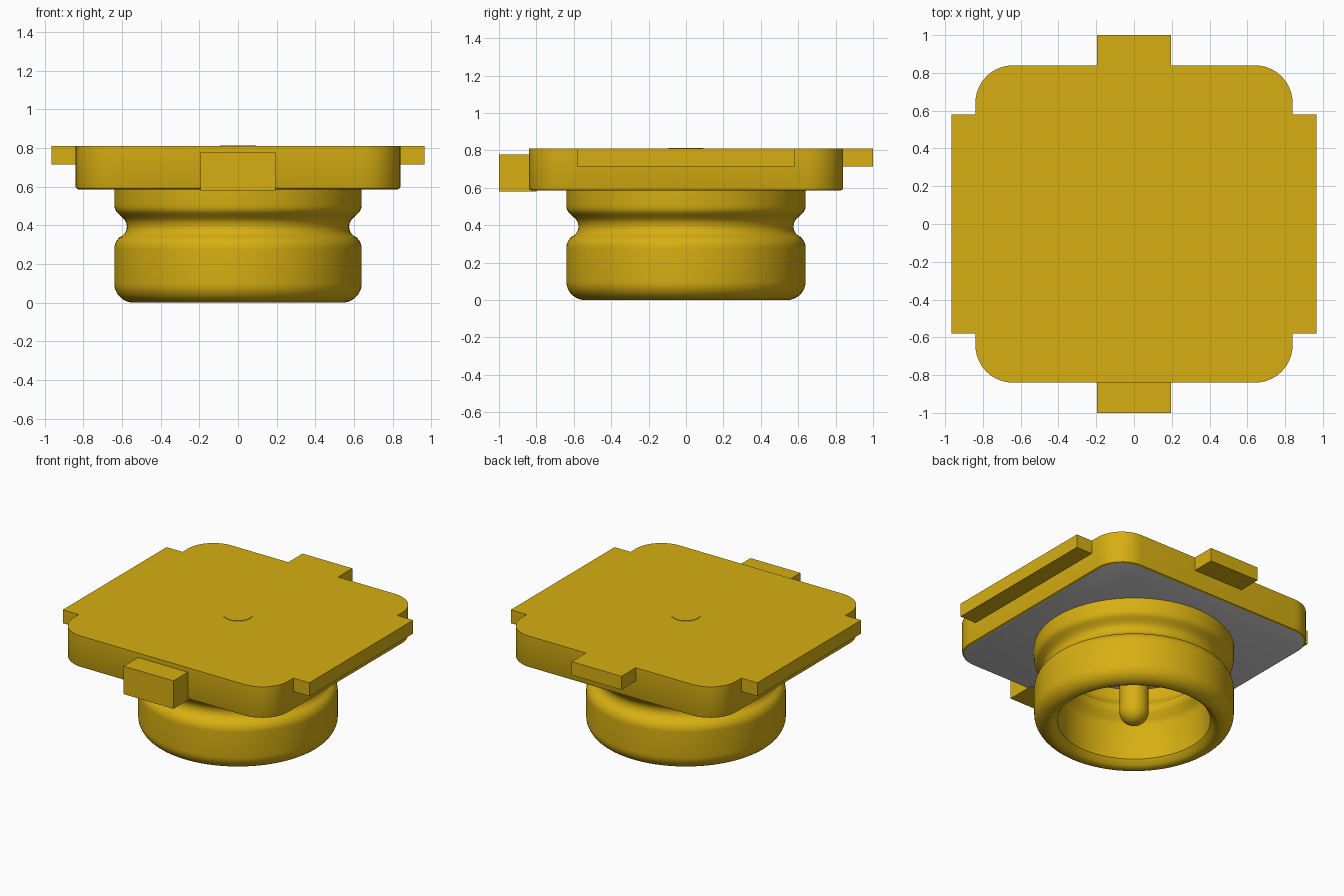
import bpy, bmesh, math
from mathutils import Vector

cube = bpy.data.objects.get("Cube")
if cube:
    bpy.data.objects.remove(cube, do_unlink=True)


def make_material(name, rgb):
    mat = bpy.data.materials.new(name)
    mat.use_nodes = True
    mat.diffuse_color = (*rgb, 1)
    mat.node_tree.nodes["Principled BSDF"].inputs["Base Color"].default_value = (*rgb, 1)
    return mat


gold = make_material("gold", (0.68, 0.43, 0.006))
grey = make_material("light grey", (0.65, 0.65, 0.65))


def finish(name, bm, mats, smooth=True):
    bmesh.ops.recalc_face_normals(bm, faces=bm.faces)
    mesh = bpy.data.meshes.new(name)
    bm.to_mesh(mesh)
    bm.free()
    obj = bpy.data.objects.new(name, mesh)
    bpy.context.collection.objects.link(obj)
    for mat in mats:
        mesh.materials.append(mat)
    if smooth:
        bpy.ops.object.select_all(action='DESELECT')
        obj.select_set(True)
        bpy.context.view_layer.objects.active = obj
        bpy.ops.object.shade_smooth_by_angle(angle=math.radians(35))
    return obj


def box(name, x0, x1, y0, y1, z0, z1):
    bm = bmesh.new()
    bmesh.ops.create_cube(bm, size=1)
    for v in bm.verts:
        v.co = Vector((x1 if v.co.x > 0 else x0,
                       y1 if v.co.y > 0 else y0,
                       z1 if v.co.z > 0 else z0))
    return finish(name, bm, [gold], smooth=False)


def arc(cx, cz, r, a0, a1, n=8):
    """Points of a circular arc in the (radius, z) plane, angles in degrees."""
    angles = [math.radians(a0 + (a1 - a0) * i / n) for i in range(n + 1)]
    return [(cx + r * math.cos(a), cz + r * math.sin(a)) for a in angles]


def lathe(name, profile, mat, steps=96):
    bm = bmesh.new()
    verts = [bm.verts.new((r, 0, z)) for r, z in profile]
    edges = [bm.edges.new(pair) for pair in zip(verts, verts[1:])]
    bmesh.ops.spin(bm, geom=verts + edges, cent=(0, 0, 0), axis=(0, 0, 1),
                   angle=2 * math.pi, steps=steps, use_merge=True)
    bmesh.ops.remove_doubles(bm, verts=bm.verts, dist=1e-5)
    return finish(name, bm, [mat])


# Base plate: rounded square with a softened lower rim and a grey underside
HALF, CORNER, BOTTOM, TOP, RIM = 0.84, 0.20, 0.585, 0.81, 0.015


def plate_loop(bm, inset, z):
    c, r = HALF - CORNER, CORNER - inset
    loop = []
    for k, (sx, sy) in enumerate([(1, 1), (-1, 1), (-1, -1), (1, -1)]):
        for px, py in arc(sx * c, sy * c, r, 90 * k, 90 * k + 90, 10):
            loop.append(bm.verts.new((px, py, z)))
    return loop


bm = bmesh.new()
levels = [(RIM, BOTTOM), (RIM * 0.3, BOTTOM + RIM * 0.3), (0, BOTTOM + RIM), (0, TOP)]
loops = [plate_loop(bm, inset, z) for inset, z in levels]
for low, high in zip(loops, loops[1:]):
    for i in range(len(low)):
        j = (i + 1) % len(low)
        bm.faces.new((low[i], low[j], high[j], high[i]))
bm.faces.new(loops[-1])
underside = bm.faces.new(loops[0])
underside.material_index = 1
finish("base_plate", bm, [gold, grey])

# Contact tabs around the plate
box("front_tab", -0.195, 0.195, -1.0, -0.80, 0.58, 0.778)
box("back_tab", -0.195, 0.195, 0.80, 1.0, 0.715, TOP)
box("left_tab", 0.80, 0.965, -0.58, 0.58, 0.715, TOP)
box("right_tab", -0.965, -0.80, -0.58, 0.58, 0.715, TOP)

# Grooved socket ring, outer wall from the plate down and inner wall back up
outer = [(0.64, 0.60), (0.64, 0.505)]
outer += arc(0.58, 0.505, 0.06, -15, -55, 4)
outer += arc(0.635, 0.393, 0.06, 130, 230, 10)
outer += arc(0.56, 0.277, 0.08, 50, 0, 6)
outer += arc(0.54, 0.10, 0.10, 0, -90, 10)
inner = [(0.515, 0.012), (0.49, 0.045), (0.49, 0.29), (0.475, 0.325), (0.445, 0.355),
         (0.435, 0.39), (0.445, 0.425), (0.475, 0.455), (0.49, 0.49), (0.49, 0.60)]
lathe("socket_ring", outer + inner, gold)

# Insulator floor inside the ring
lathe("socket_floor", [(0, 0.56), (0.50, 0.56), (0.50, 0.59), (0, 0.59)], grey)

# Centre pin with a domed tip, reaching through the plate
pin = [(0, 0.813), (0.094, 0.813)] + arc(0, 0.114, 0.094, 0, -90, 10)
lathe("centre_pin", pin, gold, steps=48)
